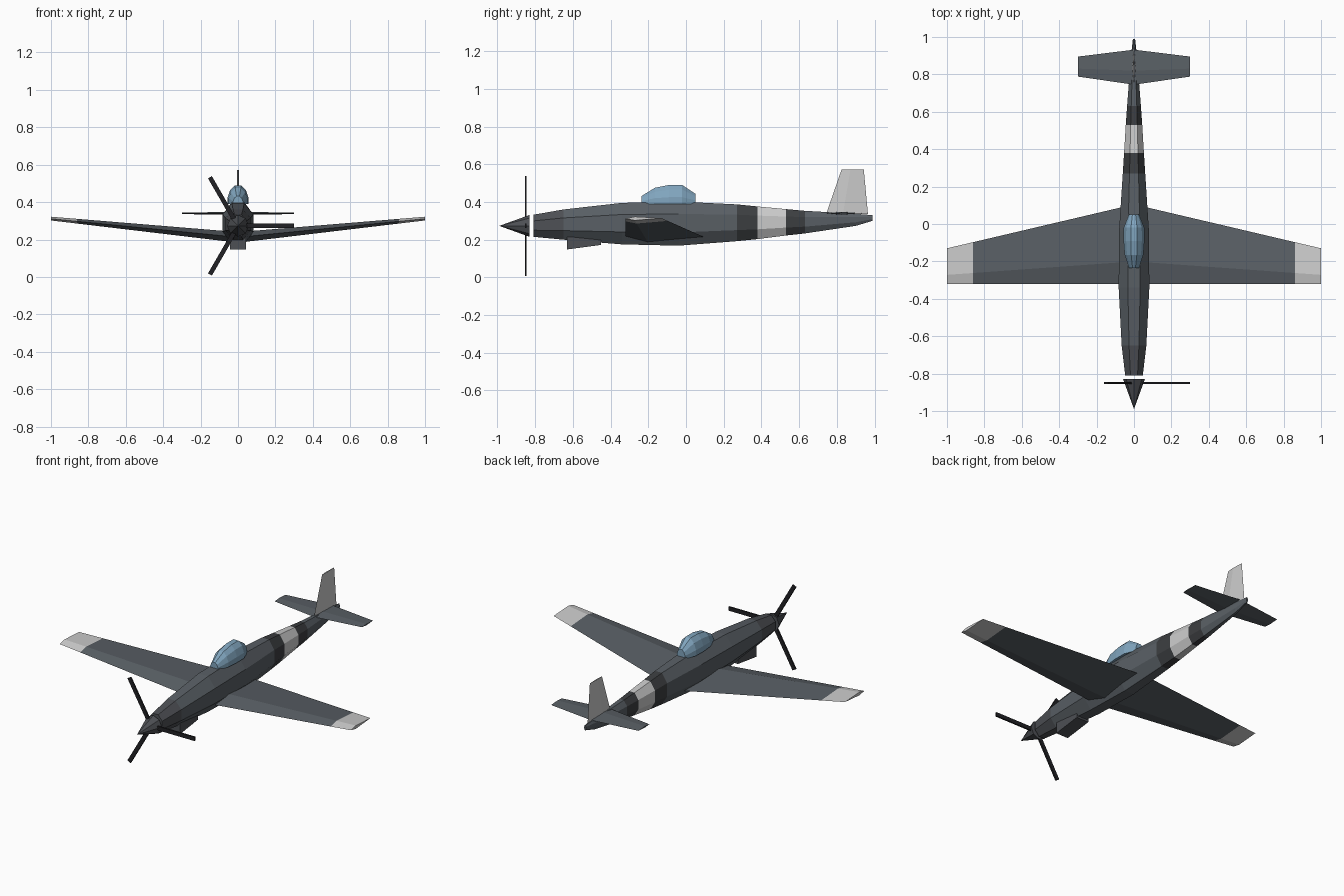
import bpy, bmesh, math
from mathutils import Matrix, Vector

if "Cube" in bpy.data.objects:
    bpy.data.objects.remove(bpy.data.objects["Cube"])


def material(name, rgb):
    m = bpy.data.materials.new(name)
    m.diffuse_color = (*rgb, 1)
    m.use_nodes = True
    m.node_tree.nodes["Principled BSDF"].inputs["Base Color"].default_value = m.diffuse_color
    return m


GREY = material("slate", (0.10, 0.115, 0.13))
NOSE = material("nose_grey", (0.075, 0.08, 0.09))
BLACK = material("black", (0.045, 0.048, 0.052))
WHITE = material("pale", (0.58, 0.58, 0.57))
GLASS = material("glass", (0.22, 0.38, 0.52))
BLADE = material("blade_black", (0.015, 0.015, 0.018))


def finish(name, bm, mats):
    bmesh.ops.recalc_face_normals(bm, faces=bm.faces)
    me = bpy.data.meshes.new(name)
    bm.to_mesh(me)
    bm.free()
    for m in mats:
        me.materials.append(m)
    ob = bpy.data.objects.new(name, me)
    bpy.context.collection.objects.link(ob)
    return ob


def loft(name, rings, mats, bands=None):
    """Skin a list of point rings; bands gives a material index per span."""
    bm = bmesh.new()
    loops = [[bm.verts.new(p) for p in ring] for ring in rings]
    n = len(loops[0])
    for i, (a, b) in enumerate(zip(loops, loops[1:])):
        for k in range(n):
            f = bm.faces.new((a[k], a[(k + 1) % n], b[(k + 1) % n], b[k]))
            f.material_index = bands[i] if bands else 0
    bm.faces.new(loops[0]).material_index = bands[0] if bands else 0
    bm.faces.new(loops[-1]).material_index = bands[-1] if bands else 0
    return finish(name, bm, mats)


# Fuselage: eight-sided sections (y, half width, bottom, top)
stations = [(-0.81, 0.047, 0.215, 0.332), (-0.65, 0.066, 0.2, 0.36),
            (-0.34, 0.082, 0.175, 0.395), (-0.04, 0.08, 0.168, 0.402),
            (0.27, 0.06, 0.192, 0.387), (0.38, 0.053, 0.203, 0.376),
            (0.53, 0.044, 0.222, 0.362), (0.63, 0.037, 0.233, 0.353),
            (0.9, 0.016, 0.273, 0.337), (0.99, 0.006, 0.3, 0.33)]


def octagon(y, w, lo, hi):
    h = hi - lo
    right = [(0.4 * w, hi), (w, lo + 0.72 * h), (w, lo + 0.3 * h), (0.4 * w, lo)]
    return [(x, y, z) for x, z in right + [(-x, z) for x, z in reversed(right)]]


loft("fuselage", [octagon(*s) for s in stations], [GREY, NOSE, BLACK, WHITE],
     [1, 0, 0, 0, 2, 3, 2, 0, 0])


# Wing: leading edge, upper ridge, trailing edge, lower ridge at each station
ROOT = [(-0.32, 0.212), (-0.2, 0.24), (0.105, 0.21), (-0.2, 0.183)]
TIP = [(-0.32, 0.311), (-0.272, 0.322), (-0.13, 0.314), (-0.272, 0.302)]


def wing_ring(x):
    t = abs(x)
    return [(x, a[0] + (b[0] - a[0]) * t, a[1] + (b[1] - a[1]) * t)
            for a, b in zip(ROOT, TIP)]


loft("wing", [wing_ring(x) for x in (-1, -0.86, 0, 0.86, 1)], [GREY, WHITE],
     [1, 0, 0, 1])


# Tailplane and fin: thin diamond sections
def diamond(y0, y1, t):
    m = y0 + 0.4 * (y1 - y0)
    return [(y0, 0), (m, t), (y1, 0), (m, -t)]


loft("tailplane", [[(x, y, 0.34 + d) for y, d in diamond(y0, y1, t)]
                   for x, y0, y1, t in ((-0.3, 0.788, 0.895, 0.004),
                                        (0, 0.745, 0.932, 0.008),
                                        (0.3, 0.788, 0.895, 0.004))], [GREY])
loft("fin", [[(d, y, z) for y, d in diamond(y0, y1, t)]
             for z, y0, y1, t in ((0.335, 0.743, 0.965, 0.009),
                                  (0.572, 0.825, 0.943, 0.004))], [WHITE])


# Canopy: arched sections (y, half width, top)
def arch(y, w, top):
    base = 0.39
    h = top - base
    half = [(w, base), (w, base + 0.35 * h), (0.75 * w, base + 0.75 * h), (0.3 * w, top)]
    return [(x, y, z) for x, z in half + [(-x, z) for x, z in reversed(half)]]


loft("canopy", [arch(*s) for s in ((-0.235, 0.026, 0.432), (-0.165, 0.05, 0.475),
                                   (-0.09, 0.056, 0.49), (-0.02, 0.055, 0.49),
                                   (0.05, 0.028, 0.443))], [GLASS])

# Intake scoop below the nose
loft("intake_scoop", [[(x, y, z) for y, z in ((-0.63, 0.215), (-0.63, 0.148),
                                              (-0.45, 0.172), (-0.45, 0.215))]
                      for x in (-0.042, 0.042)], [NOSE])

# Spinner
HUB = Vector((0, -0.85, 0.273))
bm = bmesh.new()
bmesh.ops.create_cone(bm, cap_ends=True, segments=8, radius1=0.058, radius2=0,
                      depth=0.16, matrix=Matrix.Translation((0, -0.91, HUB.z))
                      @ Matrix.Rotation(math.pi / 2, 4, 'X'))
finish("spinner", bm, [NOSE])

# Propeller: three flat blades
bm = bmesh.new()
for k in range(3):
    bmesh.ops.create_cube(bm, size=1, matrix=Matrix.Translation(HUB)
                          @ Matrix.Rotation(k * math.tau / 3, 4, 'Y')
                          @ Matrix.Translation((0.15, 0, 0))
                          @ Matrix.Diagonal((0.3, 0.01, 0.024, 1)))
finish("propeller", bm, [BLADE])
